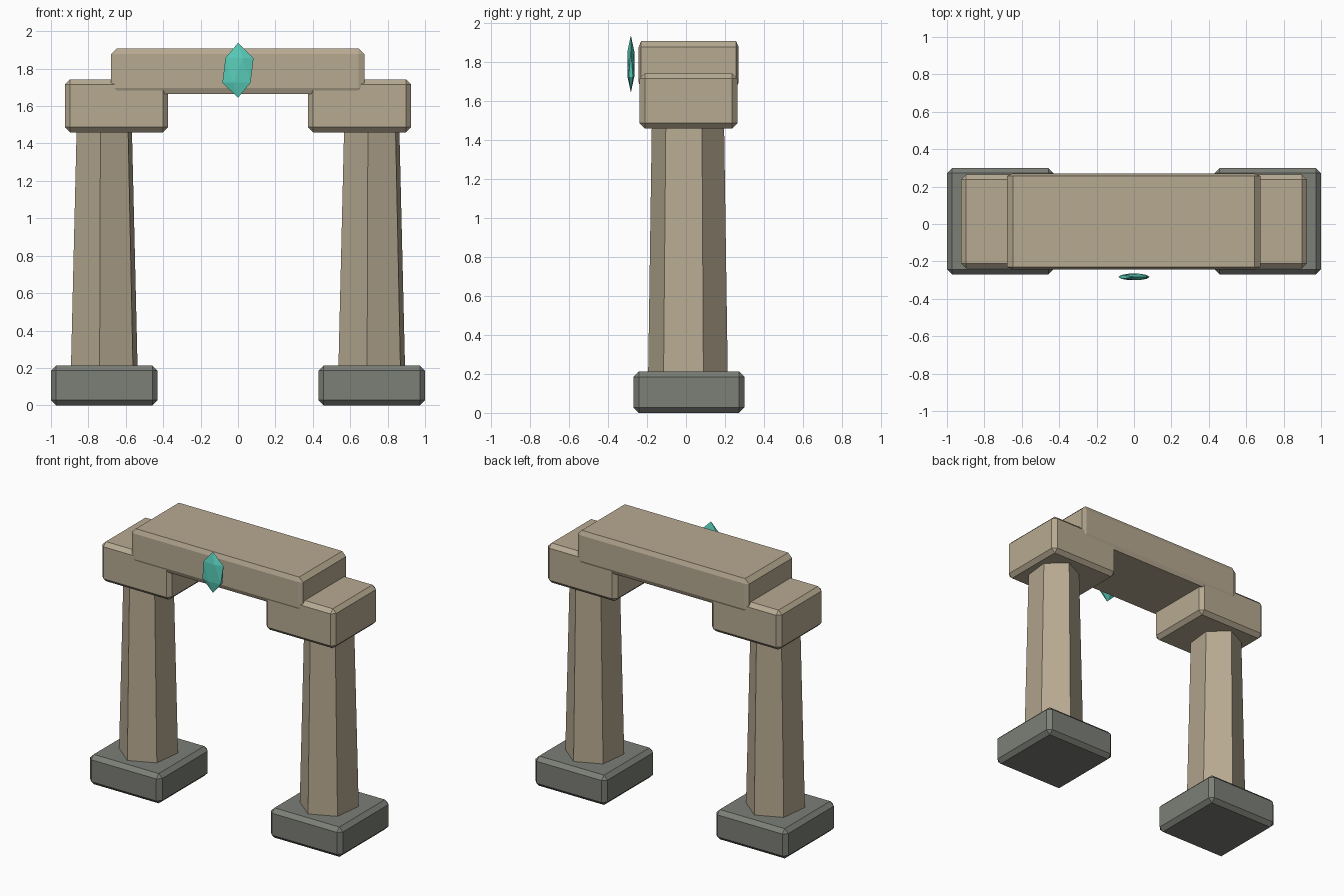
import bpy, bmesh, math
from mathutils import Matrix, Vector

if "Cube" in bpy.data.objects:
    bpy.data.objects.remove(bpy.data.objects["Cube"])


def material(name, rgb):
    m = bpy.data.materials.new(name)
    m.diffuse_color = (*rgb, 1)
    m.use_nodes = True
    m.node_tree.nodes["Principled BSDF"].inputs["Base Color"].default_value = m.diffuse_color
    return m


stone = material("tan stone", (0.47, 0.40, 0.285))
dark_stone = material("dark grey stone", (0.20, 0.21, 0.185))
teal = material("teal crystal", (0.10, 0.62, 0.50))


def finish(bm, name, mat):
    bmesh.ops.recalc_face_normals(bm, faces=bm.faces)
    mesh = bpy.data.meshes.new(name)
    bm.to_mesh(mesh)
    bm.free()
    mesh.materials.append(mat)
    ob = bpy.data.objects.new(name, mesh)
    bpy.context.collection.objects.link(ob)
    return ob


def block(name, lo, hi, bevel, mat, y_squash=1.0):
    """Chamfered box between two corners; y_squash narrows the chamfer in y."""
    lo, hi = Vector(lo), Vector(hi)
    size = hi - lo
    bm = bmesh.new()
    bmesh.ops.create_cube(bm, size=1)
    bmesh.ops.scale(bm, vec=(size.x, size.y / y_squash, size.z), verts=bm.verts)
    bmesh.ops.bevel(bm, geom=bm.edges[:], offset=bevel, segments=1,
                    profile=0.5, affect='EDGES')
    bmesh.ops.scale(bm, vec=(1, y_squash, 1), verts=bm.verts)
    bmesh.ops.translate(bm, vec=(lo + hi) / 2, verts=bm.verts)
    return finish(bm, name, mat)


def column(name, cx, cy):
    """Tapered six-sided shaft, slightly turned."""
    bm = bmesh.new()
    rings = []
    for z, rx, ry in ((0.20, 0.193, 0.206), (1.48, 0.160, 0.187)):
        ring = []
        for i in range(6):
            a = math.radians(22.6 + 60 * i)
            ring.append(bm.verts.new((cx + rx * math.cos(a), cy + ry * math.sin(a), z)))
        rings.append(ring)
    low, high = rings
    for i in range(6):
        j = (i + 1) % 6
        bm.faces.new((low[i], low[j], high[j], high[i]))
    bm.faces.new(low[::-1])
    bm.faces.new(high)
    return finish(bm, name, stone)


# Two supports: base, shaft and cap
for side, s in (("left", -1), ("right", 1)):
    xs = sorted((s * 0.43, s * 1.0))
    block(side + "_base", (xs[0], -0.27, 0), (xs[1], 0.30, 0.213), 0.028, dark_stone)
    column(side + "_column", s * 0.715, 0.01)
    xs = sorted((s * 0.373, s * 0.925))
    block(side + "_cap", (xs[0], -0.238, 1.46), (xs[1], 0.264, 1.743), 0.027, stone)

# Lintel across the caps
block("lintel", (-0.679, -0.243, 1.665), (0.676, 0.270, 1.909), 0.031, stone, 0.42)

# Flattened crystal in front of the lintel
bm = bmesh.new()
bmesh.ops.create_icosphere(bm, subdivisions=1, radius=1)
bmesh.ops.transform(bm, verts=bm.verts, matrix=Matrix.Translation((0, -0.283, 1.791))
                    @ Matrix.Diagonal((0.093, 0.0205, 0.147, 1)))
finish(bm, "crystal", teal)
